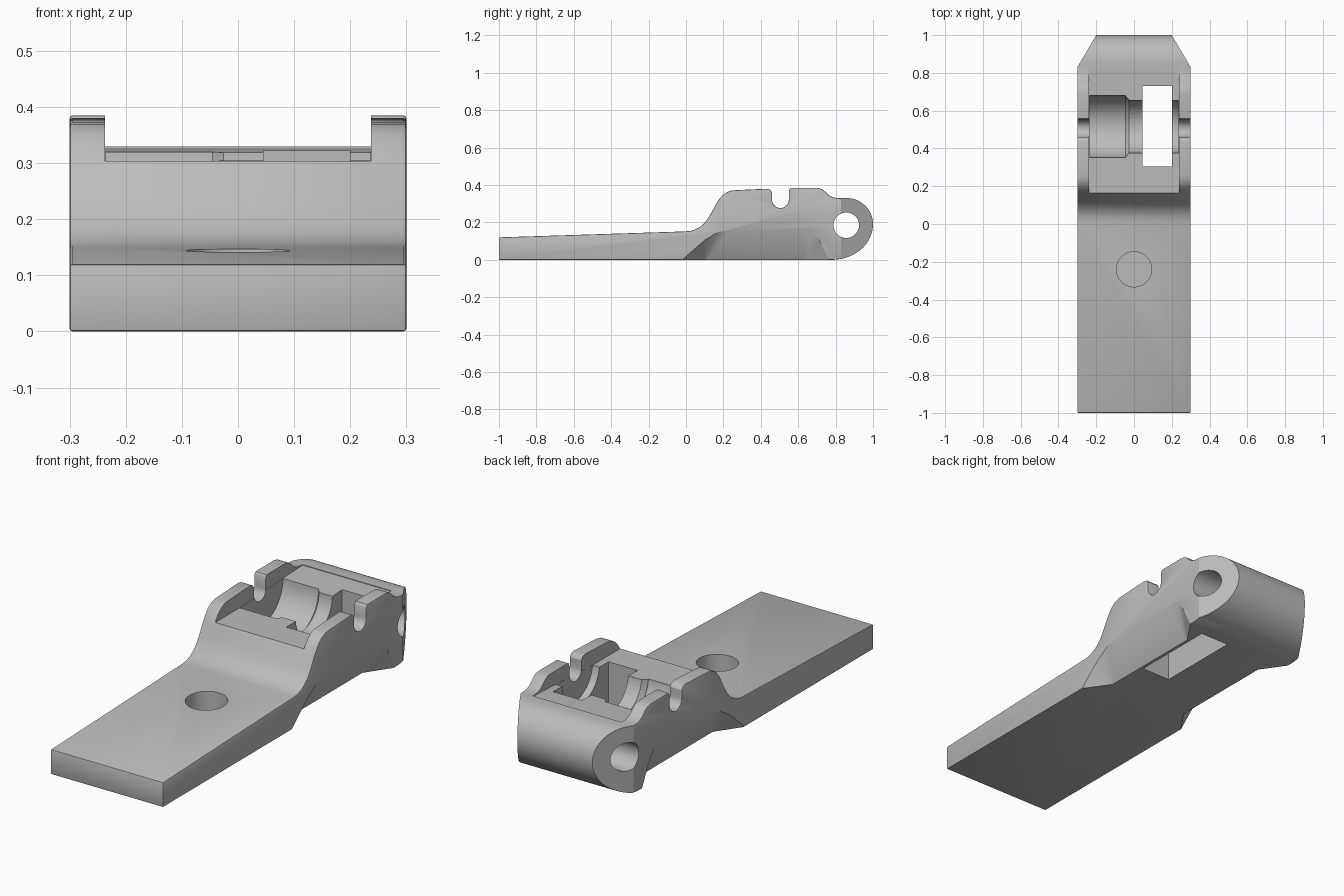
import bpy, bmesh, math
from mathutils import Vector
from mathutils.geometry import interpolate_bezier

cube = bpy.data.objects.get("Cube")
if cube:
    bpy.data.objects.remove(cube, do_unlink=True)

grey = bpy.data.materials.new("plain grey")
grey.use_nodes = True
grey.diffuse_color = (0.5, 0.5, 0.5, 1)
grey.node_tree.nodes["Principled BSDF"].inputs["Base Color"].default_value = grey.diffuse_color


def add_object(name, bm):
    bmesh.ops.recalc_face_normals(bm, faces=bm.faces)
    mesh = bpy.data.meshes.new(name)
    bm.to_mesh(mesh)
    bm.free()
    mesh.materials.append(grey)
    obj = bpy.data.objects.new(name, mesh)
    bpy.context.collection.objects.link(obj)
    return obj


def prism(name, points, start, end, axis="X"):
    """Extrude a (y, z) profile along x, or an (x, y) profile along z."""
    bm = bmesh.new()
    place = (lambda p: (start, *p)) if axis == "X" else (lambda p: (*p, start))
    face = bm.faces.new([bm.verts.new(place(p)) for p in points])
    top = bmesh.ops.extrude_face_region(bm, geom=[face])["geom"]
    step = Vector((end - start, 0, 0) if axis == "X" else (0, 0, end - start))
    bmesh.ops.translate(bm, vec=step, verts=[v for v in top if isinstance(v, bmesh.types.BMVert)])
    return add_object(name, bm)


def arc(cu, cv, ru, rv, a0, a1, n):
    angles = [math.radians(a0 + (a1 - a0) * i / n) for i in range(n + 1)]
    return [(cu + ru * math.cos(a), cv + rv * math.sin(a)) for a in angles]


def circle(cu, cv, r, n=64):
    return arc(cu, cv, r, r, 0, 360, n)[:-1]


def box(u0, u1, v0, v1):
    return [(u0, v0), (u1, v0), (u1, v1), (u0, v1)]


def curve(*pts, n=12):
    return [tuple(p)[:2] for p in interpolate_bezier(*[Vector((*p, 0)) for p in pts], n)]


def apply_modifiers(obj):
    bpy.context.view_layer.objects.active = obj
    for mod in list(obj.modifiers):
        bpy.ops.object.modifier_apply(modifier=mod.name)


# Side profile: flat tongue, ramp, notched cheeks, hinge barrel
profile = [(-1, 0), (-1, 0.12)]
profile += curve((0, 0.152), (0.16, 0.16), (0.13, 0.365), (0.26, 0.372), n=20)
profile += [(0.43, 0.38), (0.45, 0.375), (0.46, 0.36)]
profile += arc(0.505, 0.322, 0.045, 0.045, 180, 360, 14)
profile += [(0.55, 0.37), (0.558, 0.385)]
profile += curve((0.69, 0.385), (0.76, 0.385), (0.74, 0.33), (0.82, 0.33))
profile += arc(0.86, 0.19, 0.14, 0.14, 90, 0, 16)
profile += arc(0.78, 0.19, 0.22, 0.19, 0, -90, 20)[1:]
body = prism("hinge_body", profile, -0.3, 0.3)
bevel = body.modifiers.new("soft edges", "BEVEL")
bevel.width = 0.005
bevel.segments = 2
bevel.limit_method = "ANGLE"
bevel.angle_limit = math.radians(40)
apply_modifiers(body)

# Channel between the cheeks, roller seat, window, pivot bore and round socket
channel = [(0.1, 0.304), (0.36, 0.304), (0.7, 0.321), (0.83, 0.327), (0.83, 0.5), (0.1, 0.5)]
cutters = [
    prism("channel_cutter", channel, -0.237, 0.237),
    prism("wide_seat_cutter", circle(0.515, 0.32, 0.165), -0.236, -0.045),
    prism("narrow_seat_cutter", circle(0.515, 0.32, 0.14), -0.06, 0.236),
    prism("window_cutter", box(0.045, 0.2, 0.305, 0.73), -0.1, 0.6, "Z"),
    prism("pivot_cutter", circle(0.857, 0.185, 0.068), -0.5, 0.5),
    prism("socket_cutter", circle(0, -0.24, 0.093), 0.03, 0.4, "Z"),
]

# Conical shoulder between the wide and the narrow seat
bm = bmesh.new()
for x, r in ((-0.046, 0.165), (-0.025, 0.139)):
    for y, z in circle(0.515, 0.32, r):
        bm.verts.new((x, y, z))
bmesh.ops.convex_hull(bm, input=bm.verts)
cutters.append(add_object("seat_shoulder_cutter", bm))

# Tapered rear corners and slanted hollows along both lower sides
hollow = [(-0.03, -0.01), (0.03, 0.045), (0.1, 0.105), (0.17, 0.148), (0.23, 0.158),
          (0.63, 0.17), (0.67, 0.16), (0.71, 0.11), (0.73, 0.05), (0.77, -0.01)]
for side in (-1, 1):
    corner = [(side * 0.3, 0.83), (side * 0.194, 1.01), (side * 0.5, 1.1), (side * 0.5, 0.83)]
    cutters.append(prism("corner_cutter", corner, -0.1, 0.6, "Z"))
    bm = bmesh.new()
    for y, z in hollow:
        for x in (0.3, 0.4):
            bm.verts.new((side * x, y, z))
    for y in (0.1, 0.64):
        bm.verts.new((side * 0.21, y, -0.01))
    bmesh.ops.convex_hull(bm, input=bm.verts)
    cutters.append(add_object("side_hollow_cutter", bm))

for cutter in cutters:
    mod = body.modifiers.new(cutter.name, "BOOLEAN")
    mod.operation = "DIFFERENCE"
    mod.solver = "EXACT"
    mod.object = cutter
    cutter.hide_render = True
apply_modifiers(body)
for cutter in cutters:
    bpy.data.objects.remove(cutter, do_unlink=True)

# Smooth curves with sharp edges kept
bpy.ops.object.select_all(action="DESELECT")
body.select_set(True)
bpy.context.view_layer.objects.active = body
bpy.ops.object.shade_smooth_by_angle(angle=math.radians(30))
